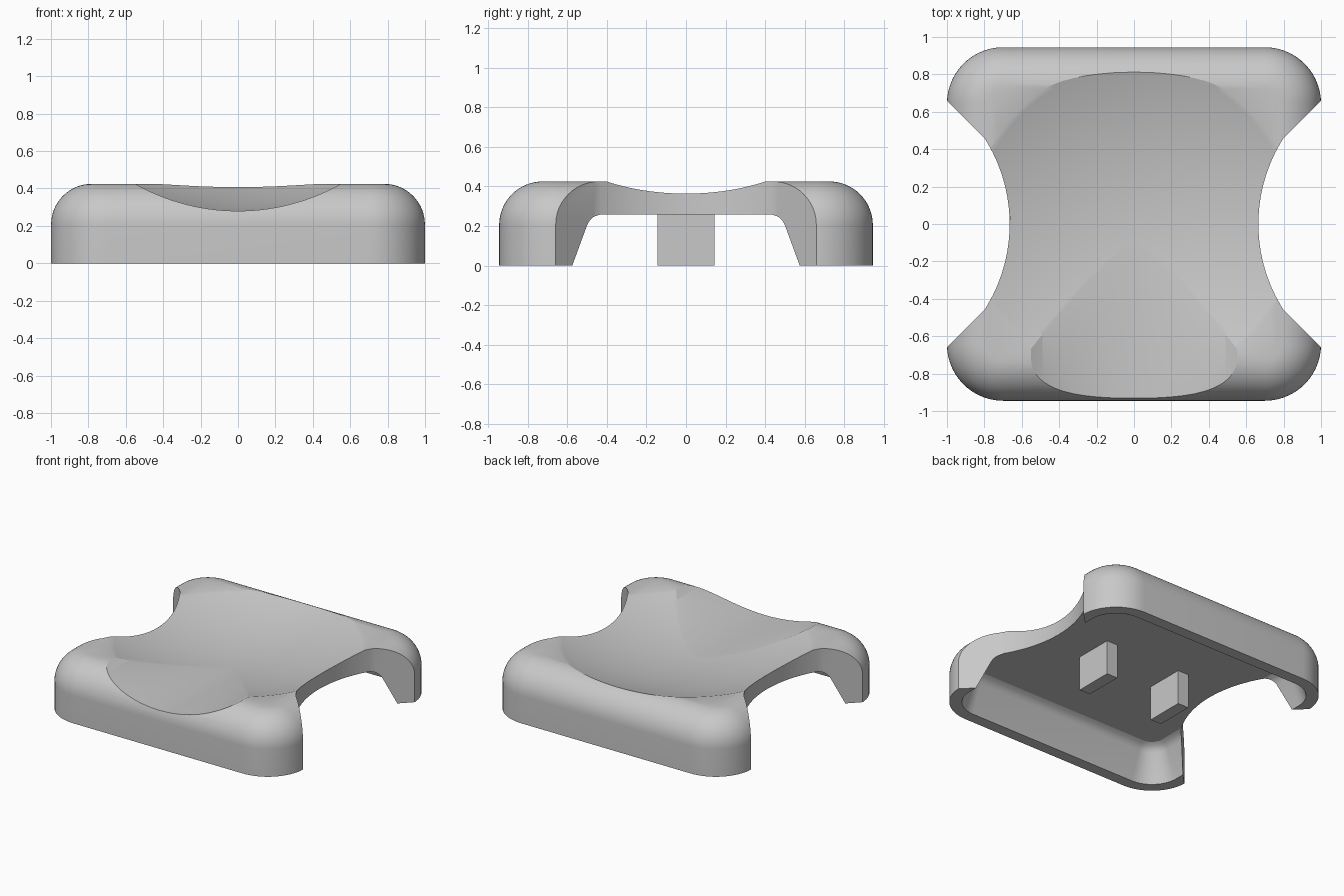
import bpy, bmesh, math

cube = bpy.data.objects.get("Cube")
if cube:
    bpy.data.objects.remove(cube, do_unlink=True)

grey = bpy.data.materials.new("light_grey")
grey.use_nodes = True
grey.diffuse_color = (0.58, 0.58, 0.58, 1)
grey.node_tree.nodes["Principled BSDF"].inputs["Base Color"].default_value = (0.58, 0.58, 0.58, 1)


def loft(name, rings):
    """Closed solid skinned through rings of equal point count."""
    bm = bmesh.new()
    loops = [[bm.verts.new(p) for p in ring] for ring in rings]
    n = len(loops[0])
    for a, b in zip(loops, loops[1:]):
        for i in range(n):
            j = (i + 1) % n
            bm.faces.new((a[i], a[j], b[j], b[i]))
    bm.faces.new(loops[0][::-1])
    bm.faces.new(loops[-1])
    bm.normal_update()
    if bm.calc_volume(signed=True) < 0:
        bmesh.ops.reverse_faces(bm, faces=bm.faces)
    mesh = bpy.data.meshes.new(name)
    bm.to_mesh(mesh)
    bm.free()
    mesh.materials.append(grey)
    obj = bpy.data.objects.new(name, mesh)
    bpy.context.collection.objects.link(obj)
    return obj


def rounded_rect(hx, hy, r, z, steps=14):
    ring = []
    for q, (sx, sy) in enumerate([(1, 1), (-1, 1), (-1, -1), (1, -1)]):
        for i in range(steps + 1):
            a = (q + i / steps) * math.pi / 2
            ring.append((sx * (hx - r) + r * math.cos(a), sy * (hy - r) + r * math.sin(a), z))
    return ring


def activate(obj):
    bpy.ops.object.select_all(action='DESELECT')
    obj.select_set(True)
    bpy.context.view_layer.objects.active = obj


def cut(target, cutter):
    mod = target.modifiers.new("cut", 'BOOLEAN')
    mod.operation = 'DIFFERENCE'
    mod.solver = 'EXACT'
    mod.object = cutter
    activate(target)
    bpy.ops.object.modifier_apply(modifier=mod.name)
    bpy.data.objects.remove(cutter, do_unlink=True)


# Body: rounded slab with a filleted top edge
W, D, H, R, F = 1.0, 0.945, 0.425, 0.3, 0.22
rings = [rounded_rect(W, D, R, 0)]
for i in range(17):
    a = i / 16 * math.pi / 2
    inset = F * (1 - math.cos(a))
    rings.append(rounded_rect(W - inset, D - inset, R - inset, H - F + F * math.sin(a)))
body = loft("body_shell", rings)

# Underside hollow with drafted walls and a rounded ceiling edge
rings = []
for inset, z in [(0.05, -0.1), (0.085, 0), (0.16, 0.205), (0.172, 0.226),
                 (0.19, 0.244), (0.215, 0.257)]:
    rings.append(rounded_rect(W - inset, D - inset, R - inset, z))
cut(body, loft("hollow_cutter", rings))

# Waist cut on both sides: arc flaring into straight chamfers
waist_r, waist_y = 0.851, 0.46
for side in (1, -1):
    outline = [(1.2, -0.86)]
    for i in range(33):
        a = math.asin(waist_y / waist_r) * (i / 16 - 1)
        outline.append((0.665 + waist_r * (1 - math.cos(a)), waist_r * math.sin(a)))
    outline.append((1.2, 0.86))
    cut(body, loft("waist_cutter", [[(side * x, y, z) for x, y in outline] for z in (-0.2, 0.7)]))

# Shallow spherical dish in the top
dish_r = 2.6
rings = []
for k in range(1, 41):
    r = 1.4 * k / 40
    z = 0.277 + dish_r - math.sqrt(dish_r ** 2 - r ** 2)
    rings.append([(r * math.cos(t * math.tau / 96), r * math.sin(t * math.tau / 96), z) for t in range(96)])
cut(body, loft("dish_cutter", rings))

# Cylindrical groove leading out through the front
groove_r = 1.116
arc = []
for i in range(61):
    a = (i / 30 - 1) * 0.8
    arc.append((groove_r * math.sin(a), 0.28 + groove_r * (1 - math.cos(a))))
cut(body, loft("groove_cutter", [[(x, y, z) for x, z in arc] for y in (-1.2, 0)]))

activate(body)
bpy.ops.object.shade_smooth_by_angle(angle=math.radians(20))

# Two support blocks under the middle
for name, side in (("left_support", 1), ("right_support", -1)):
    cx, hx, hy = side * 0.314, 0.045, 0.145
    foot = [(cx - hx, -hy), (cx + hx, -hy), (cx + hx, hy), (cx - hx, hy)]
    loft(name, [[(x, y, z) for x, y in foot] for z in (0, 0.265)])
